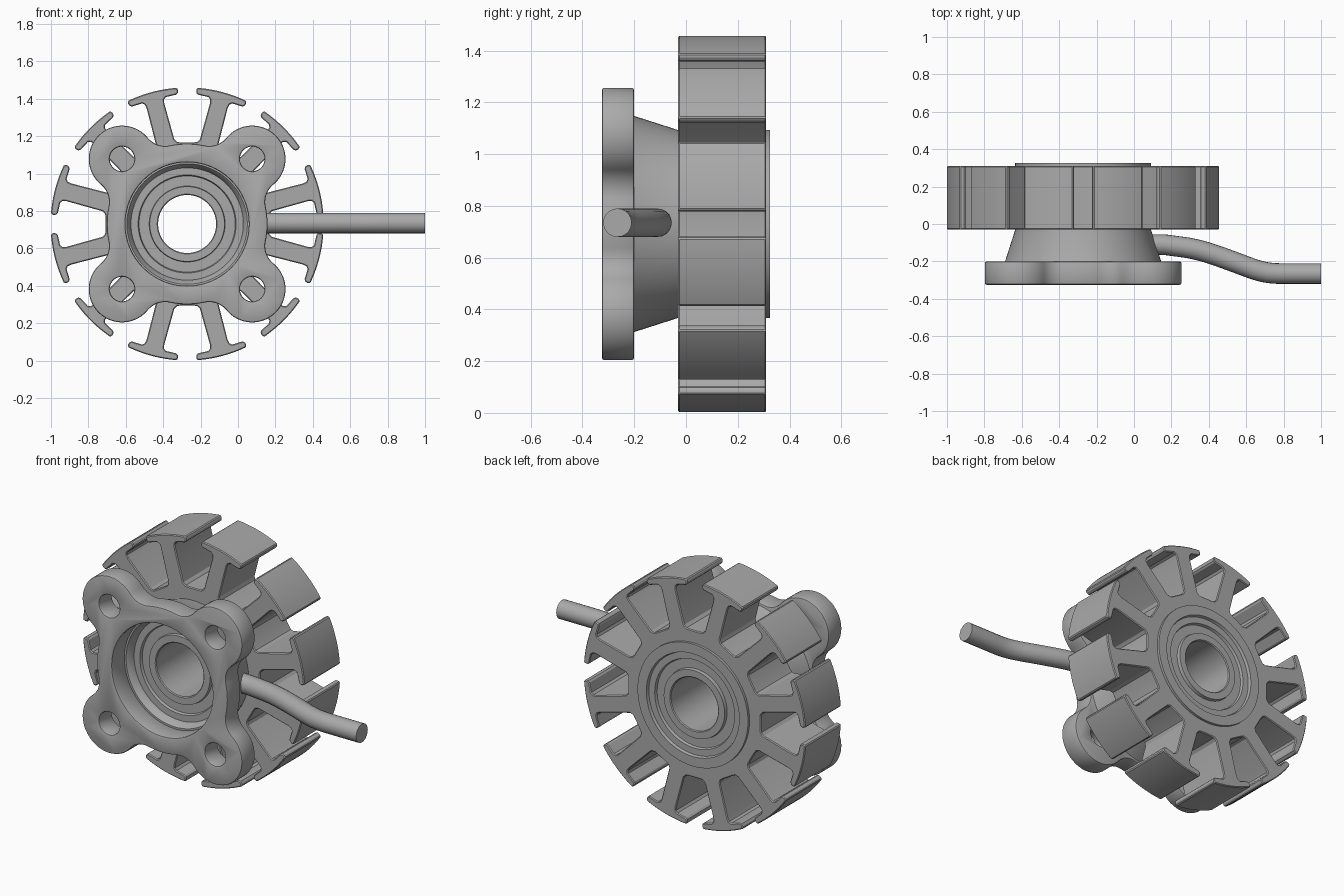
import bpy, bmesh
from math import sin, cos, pi, radians, acos, atan2, hypot

if "Cube" in bpy.data.objects:
    bpy.data.objects.remove(bpy.data.objects["Cube"], do_unlink=True)

CX, CZ = -0.272, 0.73      # motor axis, running along y

metal = bpy.data.materials.new("grey_metal")
metal.use_nodes = True
grey = (0.40, 0.40, 0.40, 1)
metal.diffuse_color = grey
metal.node_tree.nodes["Principled BSDF"].inputs["Base Color"].default_value = grey


def make_object(name, bm):
    bmesh.ops.recalc_face_normals(bm, faces=bm.faces)
    mesh = bpy.data.meshes.new(name)
    bm.to_mesh(mesh)
    bm.free()
    obj = bpy.data.objects.new(name, mesh)
    bpy.context.collection.objects.link(obj)
    mesh.materials.append(metal)
    return obj


def activate(obj):
    bpy.ops.object.select_all(action='DESELECT')
    obj.select_set(True)
    bpy.context.view_layer.objects.active = obj


def smooth(obj):
    activate(obj)
    bpy.ops.object.shade_smooth_by_angle(angle=radians(28))


def prism(name, outline, y0, y1):
    """Extrude an outline, given around the axis, from y0 to y1."""
    bm = bmesh.new()
    face = bm.faces.new([bm.verts.new((CX + x, y0, CZ + z)) for x, z in outline])
    top = bmesh.ops.extrude_face_region(bm, geom=[face])["geom"]
    verts = [g for g in top if isinstance(g, bmesh.types.BMVert)]
    bmesh.ops.translate(bm, verts=verts, vec=(0, y1 - y0, 0))
    return make_object(name, bm)


def lathe(name, profile, steps=96):
    """Revolve a closed (radius, y) profile around the axis."""
    bm = bmesh.new()
    rings = [[bm.verts.new((CX + r * cos(2 * pi * i / steps), y,
                            CZ + r * sin(2 * pi * i / steps))) for r, y in profile]
             for i in range(steps)]
    n = len(profile)
    for i in range(steps):
        a, b = rings[i], rings[(i + 1) % steps]
        for j in range(n):
            k = (j + 1) % n
            bm.faces.new((a[j], b[j], b[k], a[k]))
    return make_object(name, bm)


def arc(x, z, r, a0, a1, n):
    return [(x + r * cos(a0 + (a1 - a0) * i / n), z + r * sin(a0 + (a1 - a0) * i / n))
            for i in range(n + 1)]


def turn(points, a):
    return [(x * cos(a) - z * sin(a), x * sin(a) + z * cos(a)) for x, z in points]


def drill(obj, x, z, r, bevel=0.0):
    cutter = prism("cutter", arc(x, z, r, 0, 2 * pi, 64)[:-1], -1, 1)
    cutter.hide_render = True
    mod = obj.modifiers.new("hole", 'BOOLEAN')
    mod.operation, mod.solver, mod.object = 'DIFFERENCE', 'EXACT', cutter
    activate(obj)
    bpy.ops.object.modifier_apply(modifier=mod.name)
    bpy.data.objects.remove(cutter, do_unlink=True)


def soften(obj, width, segments=2):
    mod = obj.modifiers.new("bevel", 'BEVEL')
    mod.width, mod.segments = width, segments
    mod.limit_method, mod.angle_limit = 'ANGLE', radians(50)
    activate(obj)
    bpy.ops.object.modifier_apply(modifier=mod.name)
    smooth(obj)


# Stator: hub ring with twelve T-shaped arms
side = [(0.431, -0.078), (0.437, -0.062), (0.455, -0.051), (0.655, -0.049),
        (0.675, -0.053), (0.685, -0.066), (0.683, -0.122), (0.689, -0.133), (0.703, -0.138)]
half = radians(10.7)
arm = side + arc(0, 0, 0.73, -half, half, 12) + [(u, -v) for u, v in reversed(side)]
outline = [p for i in range(12) for p in turn(arm, radians(15 + 30 * i))]
stator = prism("stator_arms", outline, -0.03, 0.31)
drill(stator, 0, 0, 0.34)
soften(stator, 0.005, 1)

# Mounting flange: round core blended into four lobes
core, lobe, fillet, off = 0.43, 0.178, 0.12, 0.348
dist = hypot(off, off)
d1, d2 = core + fillet, lobe + fillet
spread = acos((d1 * d1 + dist * dist - d2 * d2) / (2 * d1 * dist))
start = pi / 4 - spread                      # where the core meets the fillet
fx, fz = d1 * cos(start), d1 * sin(start)
meet = atan2(off - fz, off - fx)             # fillet centre towards lobe centre
first = (arc(0, 0, core, -start, start, 8)[:-1]
         + arc(fx, fz, fillet, start + pi, meet, 10)[:-1])
lobe_arc = arc(off, off, lobe, meet - pi, pi * 1.5 - meet, 36)
second = [(z, x) for x, z in reversed(arc(fx, fz, fillet, start + pi, meet, 10))][1:-1]
quarter = first + lobe_arc + second
flange = prism("mounting_flange",
               [p for i in range(4) for p in turn(quarter, i * pi / 2)], -0.325, -0.2)
drill(flange, 0, 0, 0.33)
for sx in (-1, 1):
    for sz in (-1, 1):
        drill(flange, sx * off, sz * off, 0.066)
soften(flange, 0.01)

# Bearing housing: cone behind the flange, stepped faces and open bore
housing = lathe("bearing_housing", [
    (0.418, -0.202), (0.363, -0.03), (0.363, 0.325), (0.305, 0.325), (0.300, 0.308),
    (0.262, 0.308), (0.257, 0.292), (0.203, 0.292), (0.200, 0.312), (0.160, 0.312),
    (0.155, 0.307), (0.155, -0.155), (0.160, -0.160), (0.200, -0.160), (0.203, -0.142),
    (0.257, -0.142), (0.262, -0.158), (0.300, -0.158), (0.305, -0.180), (0.322, -0.202)])
smooth(housing)

# Cable leaving the housing with a gentle S bend
curve = bpy.data.curves.new("cable", 'CURVE')
curve.dimensions = '3D'
curve.bevel_depth, curve.bevel_resolution = 0.055, 8
curve.use_fill_caps = True
curve.resolution_u = 12
path = [(0.09, -0.11, 0.1), (0.25, -0.122, 0.1), (0.52, -0.197, 0.1),
        (0.78, -0.265, 0.1), (1.0, -0.265, 0.07)]
spline = curve.splines.new('BEZIER')
spline.bezier_points.add(len(path) - 1)
slopes = (0, -0.12, -0.36, 0, 0)
for point, (x, y, reach), slope in zip(spline.bezier_points, path, slopes):
    point.co = (x, y, CZ + 0.005)
    point.handle_left_type = point.handle_right_type = 'FREE'
    point.handle_left = (x - reach, y - reach * slope, CZ + 0.005)
    point.handle_right = (x + reach, y + reach * slope, CZ + 0.005)
cable = bpy.data.objects.new("cable", curve)
bpy.context.collection.objects.link(cable)
curve.materials.append(metal)
activate(cable)
bpy.ops.object.convert(target='MESH')
smooth(bpy.context.view_layer.objects.active)
